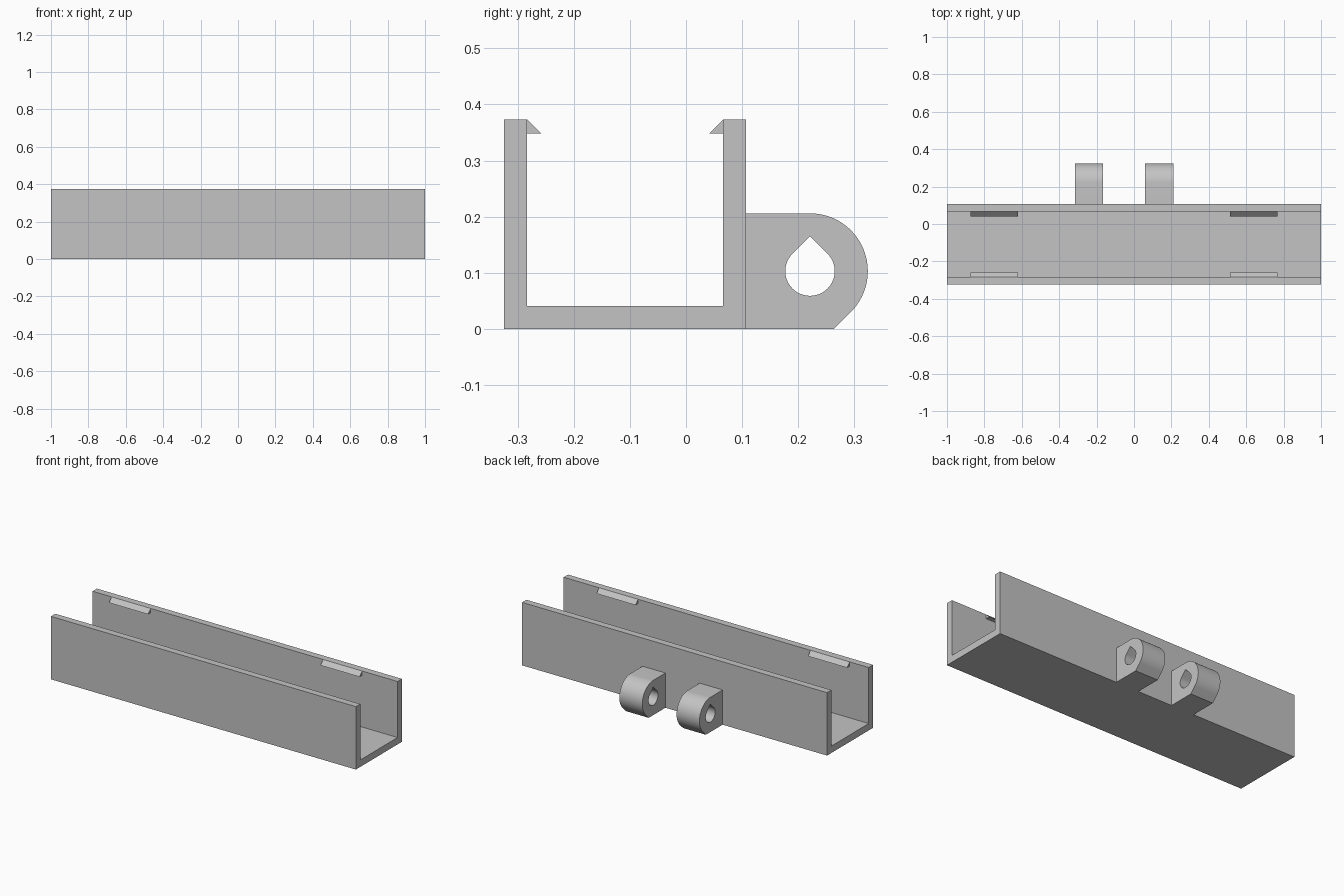
import bpy
import bmesh
from math import sin, cos, radians, sqrt

cube = bpy.data.objects.get("Cube")
if cube:
    bpy.data.objects.remove(cube, do_unlink=True)

grey = bpy.data.materials.new("plain_grey")
grey.use_nodes = True
grey.diffuse_color = (0.55, 0.55, 0.55, 1)
grey.node_tree.nodes["Principled BSDF"].inputs["Base Color"].default_value = grey.diffuse_color


def extrude_profile(name, loops, x0, x1):
    """Fill (y, z) loops, the later ones being holes, and extrude along x."""
    bm = bmesh.new()
    edges = []
    for loop in loops:
        verts = [bm.verts.new((x0, y, z)) for y, z in loop]
        edges += [bm.edges.new((v, verts[i - 1])) for i, v in enumerate(verts)]
    bmesh.ops.triangle_fill(bm, edges=edges, use_beauty=True)
    result = bmesh.ops.extrude_face_region(bm, geom=bm.faces[:])
    moved = [g for g in result["geom"] if isinstance(g, bmesh.types.BMVert)]
    bmesh.ops.translate(bm, verts=moved, vec=(x1 - x0, 0, 0))
    bmesh.ops.recalc_face_normals(bm, faces=bm.faces[:])
    mesh = bpy.data.meshes.new(name)
    bm.to_mesh(mesh)
    bm.free()
    mesh.materials.append(grey)
    obj = bpy.data.objects.new(name, mesh)
    bpy.context.collection.objects.link(obj)
    return obj


def arc(centre, radius, start, end, steps):
    angles = [radians(start + (end - start) * i / steps) for i in range(steps + 1)]
    return [(centre[0] + radius * cos(a), centre[1] + radius * sin(a)) for a in angles]


# Open channel
FRONT, BACK, HEIGHT, WALL = -0.324, 0.107, 0.373, 0.041
inner_front, inner_back = FRONT + WALL, BACK - WALL
extrude_profile("channel", [[
    (FRONT, 0), (BACK, 0), (BACK, HEIGHT), (inner_back, HEIGHT),
    (inner_back, WALL), (inner_front, WALL), (inner_front, HEIGHT), (FRONT, HEIGHT),
]], -1, 1)

# Snap clips along the inside of both rims
CLIP = 0.025
for side, x0 in (("right", -0.875), ("left", 0.512)):
    for end, y, step in (("front", inner_front, CLIP), ("back", inner_back, -CLIP)):
        extrude_profile(f"{end}_{side}_clip", [[
            (y, HEIGHT), (y, HEIGHT - CLIP), (y + step, HEIGHT - CLIP),
        ]], x0, x0 + 0.256)

# Hinge lugs with teardrop holes
RADIUS, HOLE = 0.103, 0.044
centre = (0.221, RADIUS)
chamfer_y = centre[0] + RADIUS * (sqrt(2) - 1)
outline = [(BACK, 2 * RADIUS), (BACK, 0), (chamfer_y, 0)] + arc(centre, RADIUS, -45, 90, 36)
teardrop = arc(centre, HOLE, 135, 405, 54) + [(centre[0], centre[1] + HOLE * sqrt(2))]
for side, x0 in (("right", -0.315), ("left", 0.06)):
    lug = extrude_profile(f"{side}_hinge_lug", [outline, teardrop], x0, x0 + 0.15)
    bpy.ops.object.select_all(action="DESELECT")
    lug.select_set(True)
    bpy.context.view_layer.objects.active = lug
    bpy.ops.object.shade_smooth_by_angle(angle=radians(30))
